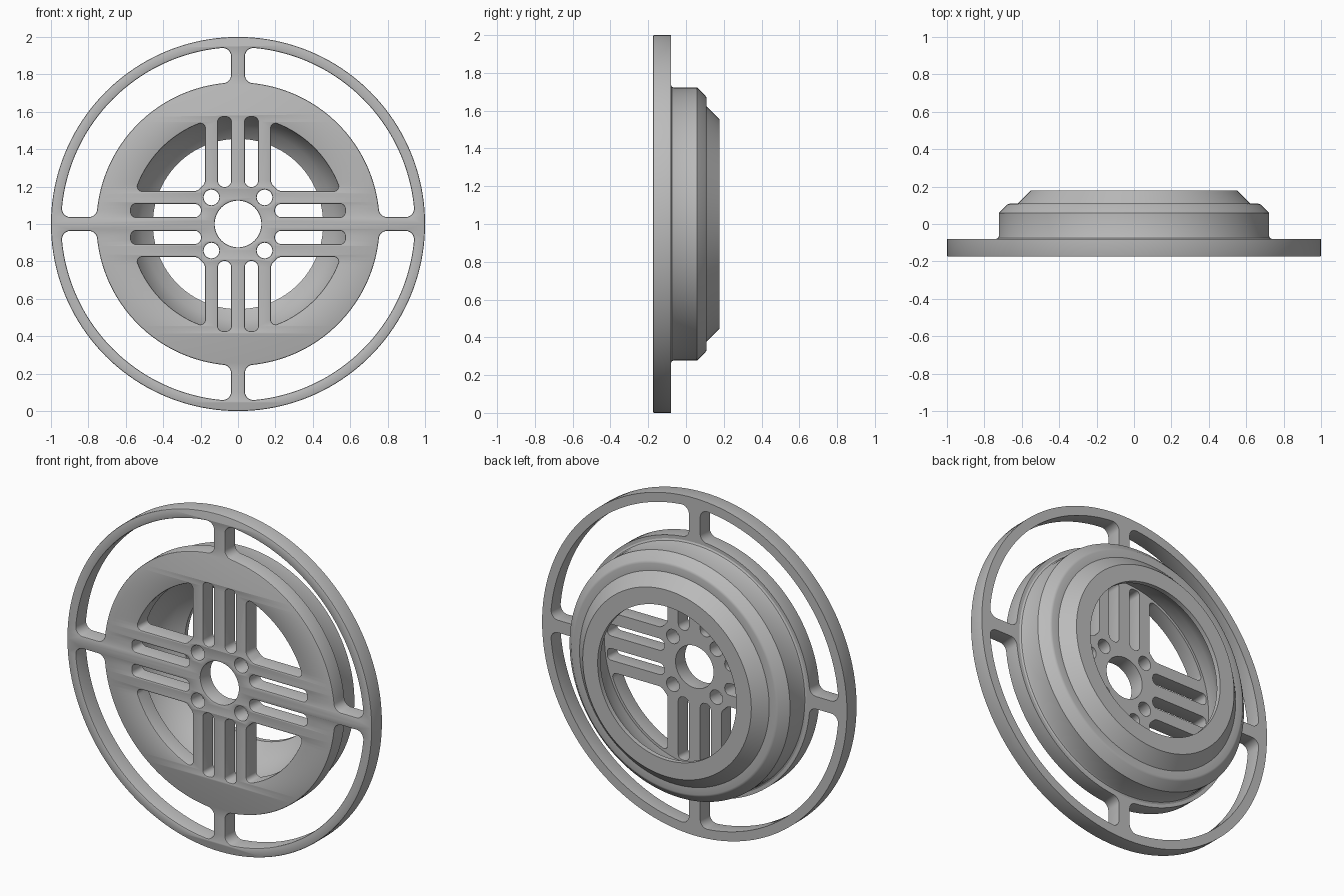
import bpy, bmesh, math
from mathutils import Matrix

if "Cube" in bpy.data.objects:
    bpy.data.objects.remove(bpy.data.objects["Cube"])

FRONT, PLATE_BACK, EDGE = -0.175, -0.08, 0.007
TO_UPRIGHT = Matrix.Translation((0, 0, 1)) @ Matrix.Rotation(math.pi / 2, 4, "X")

grey = bpy.data.materials.new("plain_grey")
grey.use_nodes = True
grey.diffuse_color = (0.5, 0.5, 0.5, 1)
grey.node_tree.nodes["Principled BSDF"].inputs["Base Color"].default_value = (0.5, 0.5, 0.5, 1)


def arc(cx, cy, r, a0, a1, n=8):
    angles = [math.radians(a0 + (a1 - a0) * i / n) for i in range(n + 1)]
    return [(cx + r * math.cos(a), cy + r * math.sin(a)) for a in angles]


def fillet_centre(wall, big, r, sign):
    """Centre of a fillet touching the line x = wall and a circle about the origin."""
    x = wall + r
    y = math.sqrt((big + sign * r) ** 2 - x * x)
    return x, y, math.degrees(math.atan2(y, x))


def mirrored(half):
    """Complete a window that is symmetric about its diagonal."""
    loop = half + [(y, x) for x, y in reversed(half)]
    return [p for i, p in enumerate(loop) if math.dist(p, loop[i - 1]) > 1e-4]


def outer_window(wall=0.037, big=0.945, small=0.757, r=0.045):
    x, y, a = fillet_centre(wall, big, r, -1)
    u, v, b = fillet_centre(wall, small, r, 1)
    return mirrored(arc(0, 0, big, 45, a, 24) + arc(x, y, r, a, 180)
                    + arc(u, v, r, 180, 180 + b) + arc(0, 0, small, b, 45, 24))


def inner_window(wall=0.176, big=0.575, r=0.025):
    x, y, a = fillet_centre(wall, big, r, -1)
    return mirrored(arc(0, 0, big, 45, a, 16) + arc(x, y, r, a, 180)
                    + arc(wall + 0.04, 0.235, 0.04, 180, 225, 4))


def slot(x0, x1, y0=0.198, y1=0.572, r0=0.032, r1=0.025):
    return (arc(x1 - r1, y1 - r1, r1, 0, 90, 5) + arc(x0 + r1, y1 - r1, r1, 90, 180, 5)
            + arc(x0 + r0, y0 + r0, r0, 180, 270, 5) + arc(x1 - r0, y0 + r0, r0, 270, 360, 5))


def finish(bm, name):
    bmesh.ops.remove_doubles(bm, verts=bm.verts, dist=1e-5)
    bmesh.ops.recalc_face_normals(bm, faces=bm.faces)
    bm.transform(TO_UPRIGHT)
    mesh = bpy.data.meshes.new(name)
    bm.to_mesh(mesh)
    bm.free()
    mesh.materials.append(grey)
    obj = bpy.data.objects.new(name, mesh)
    bpy.context.collection.objects.link(obj)
    bpy.ops.object.select_all(action="DESELECT")
    obj.select_set(True)
    bpy.context.view_layer.objects.active = obj
    bpy.ops.object.shade_smooth_by_angle(angle=math.radians(25))
    return obj


# Spoked front plate: outline and openings as one filled profile
loops = [arc(0, 0, 1, 0, 360, 160)[:-1], arc(0, 0, 0.125, 0, 360, 48)[:-1]]
openings = [outer_window(), inner_window(), slot(0.037, 0.107), slot(-0.107, -0.037),
            arc(0.142, 0.142, 0.042, 0, 360, 24)[:-1]]
for turn in range(4):
    c, s = ((1, 0), (0, 1), (-1, 0), (0, -1))[turn]
    loops += [[(c * x - s * y, s * x + c * y) for x, y in loop] for loop in openings]

curve = bpy.data.curves.new("plate_profile", "CURVE")
curve.dimensions = "2D"
curve.fill_mode = "BOTH"
curve.extrude = 0.1
curve.bevel_depth = EDGE
curve.bevel_resolution = 1
curve.offset = -EDGE
for loop in loops:
    spline = curve.splines.new("POLY")
    spline.points.add(len(loop) - 1)
    for point, (x, y) in zip(spline.points, loop):
        point.co = (x, y, 0, 1)
    spline.use_cyclic_u = True
helper = bpy.data.objects.new("plate_profile", curve)
bpy.context.collection.objects.link(helper)
bpy.context.view_layer.update()
solid = helper.evaluated_get(bpy.context.evaluated_depsgraph_get())
bm = bmesh.new()
bm.from_mesh(solid.to_mesh())
bpy.data.objects.remove(helper)
bmesh.ops.remove_doubles(bm, verts=bm.verts, dist=1e-5)

# Soft front edge, square-cut back
bmesh.ops.translate(bm, verts=bm.verts, vec=(0, 0, -FRONT - 0.1 - EDGE))
cut = bmesh.ops.bisect_plane(bm, geom=bm.verts[:] + bm.edges[:] + bm.faces[:], dist=1e-6,
                             plane_co=(0, 0, -PLATE_BACK), plane_no=(0, 0, 1), clear_inner=True)
rim = [e for e in cut["geom_cut"] if isinstance(e, bmesh.types.BMEdge)]
bmesh.ops.triangle_fill(bm, edges=rim, use_beauty=True, normal=(0, 0, -1))
finish(bm, "spoked_front_plate")

# Hollow stepped housing behind the plate, as (radius, depth)
profile = [(0.59, -0.08), (0.575, 0.0), (0.515, 0.10), (0.455, 0.15), (0.455, 0.178),
           (0.553, 0.178), (0.622, 0.109), (0.664, 0.109), (0.672, 0.107), (0.678, 0.103),
           (0.723, 0.058), (0.723, -0.066), (0.727, -0.075), (0.737, -0.08)]
bm = bmesh.new()
verts = [bm.verts.new((r, 0, -y)) for r, y in profile]
edges = [bm.edges.new(pair) for pair in zip(verts, verts[1:])]
bmesh.ops.spin(bm, geom=verts + edges, cent=(0, 0, 0), axis=(0, 0, 1),
               angle=math.tau, steps=128, use_merge=True)
finish(bm, "stepped_housing")
